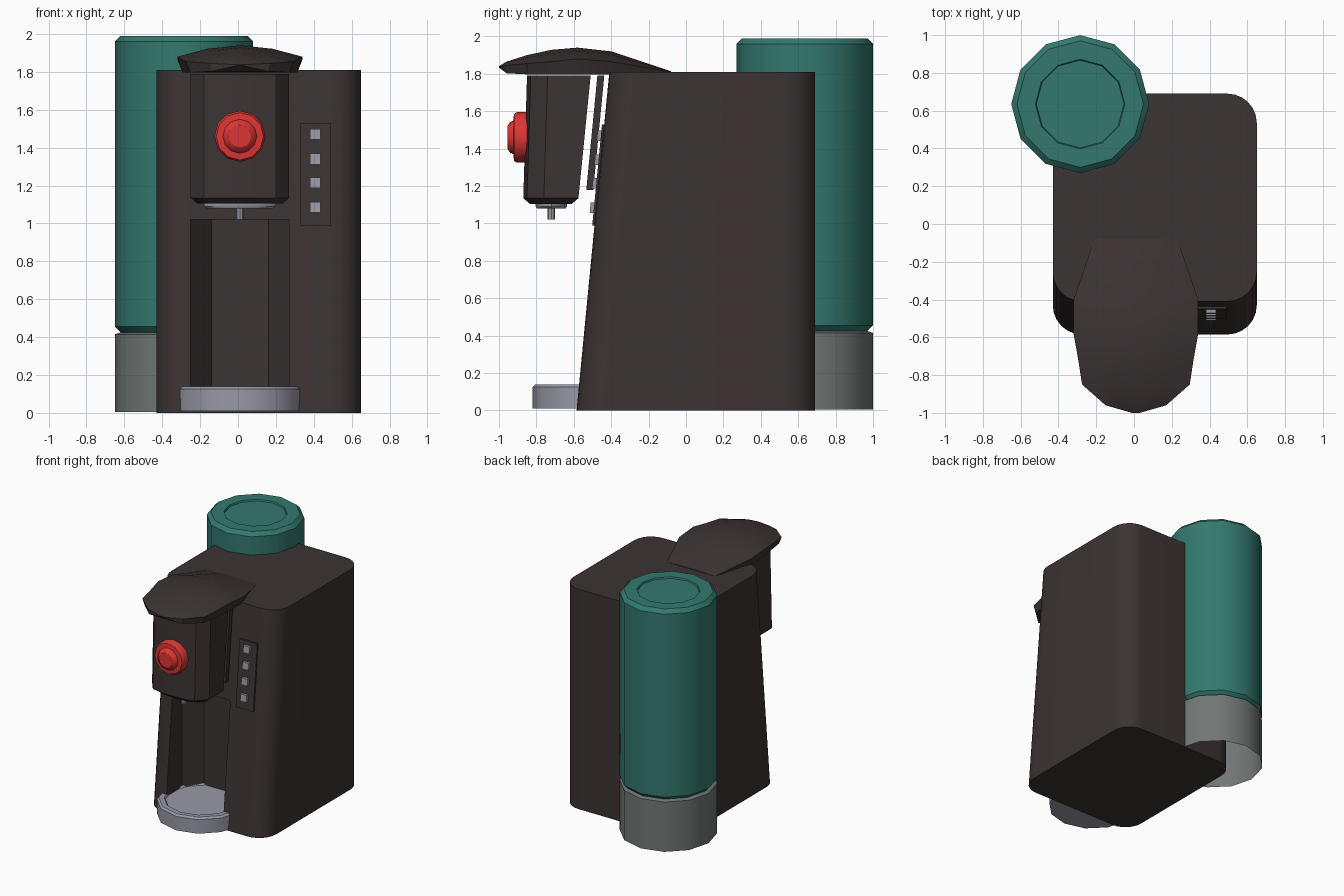
import bpy, bmesh, math
from mathutils import Vector

if "Cube" in bpy.data.objects:
    bpy.data.objects.remove(bpy.data.objects["Cube"])

CX = 0.01  # centre line of the brewing parts


def material(name, rgb):
    m = bpy.data.materials.new(name)
    m.diffuse_color = (*rgb, 1)
    m.use_nodes = True
    m.node_tree.nodes["Principled BSDF"].inputs["Base Color"].default_value = m.diffuse_color
    return m


DARK = material("dark brown", (0.045, 0.033, 0.033))
TEAL = material("teal", (0.033, 0.19, 0.155))
GREY = material("mid grey", (0.165, 0.185, 0.18))
LIGHT = material("light grey", (0.32, 0.32, 0.38))
RED = material("red", (0.72, 0.037, 0.035))


def loft(name, rings, mat, start=True, end=True, angle=35):
    """Skin a list of equal-length closed rings, with optional end caps."""
    bm = bmesh.new()
    vs = [[bm.verts.new(p) for p in r] for r in rings]
    n = len(rings[0])
    for a, b in zip(vs, vs[1:]):
        for i in range(n):
            j = (i + 1) % n
            bm.faces.new((a[i], a[j], b[j], b[i]))
    if start:
        bm.faces.new(vs[0][::-1])
    if end:
        bm.faces.new(vs[-1])
    bmesh.ops.recalc_face_normals(bm, faces=bm.faces)
    me = bpy.data.meshes.new(name)
    bm.to_mesh(me)
    bm.free()
    me.materials.append(mat)
    ob = bpy.data.objects.new(name, me)
    bpy.context.collection.objects.link(ob)
    smooth(ob, angle)
    return ob


def smooth(ob, angle):
    bpy.ops.object.select_all(action='DESELECT')
    ob.select_set(True)
    bpy.context.view_layer.objects.active = ob
    bpy.ops.object.shade_smooth_by_angle(angle=math.radians(angle))


def lathe(name, centre, profile, mat, sides=12, axis='Z', sx=1, sy=1, **kw):
    """Rings of (radius, position along axis) around Z or Y."""
    rings = []
    for r, h in profile:
        ring = []
        for i in range(sides):
            t = 2 * math.pi * i / sides
            u, v = r * sx * math.cos(t), r * sy * math.sin(t)
            ring.append((centre[0] + u, centre[1] + v, h) if axis == 'Z'
                        else (centre[0] + u, h, centre[1] + v))
        rings.append(ring)
    return loft(name, rings, mat, **kw)


def rounded_rect(x0, x1, y0, y1, r, z, seg=6):
    pts = []
    for k, (cx, cy) in enumerate([(x1 - r, y1 - r), (x0 + r, y1 - r),
                                  (x0 + r, y0 + r), (x1 - r, y0 + r)]):
        for i in range(seg + 1):
            t = math.pi / 2 * (k + i / seg)
            pts.append((cx + r * math.cos(t), cy + r * math.sin(t), z))
    return pts


def front_y(z):
    """Sloping front face of the body."""
    return -0.585 + 0.175 * z / 1.81


def mirrored(half, z):
    """Half outline (dx, y), mirrored about the centre line."""
    return ([(CX + x, y, z) for x, y in half]
            + [(CX - x, y, z) for x, y in reversed(half)])


def slanted_plate(name, x0, x1, z0, z1, out, back, mat):
    """Plate parallel to the front face, from 'back' to 'out' ahead of it."""
    rings = [[(x, front_y(z) - d, z) for x, z in
              ((x0, z0), (x1, z0), (x1, z1), (x0, z1))] for d in (back, out)]
    return loft(name, rings, mat)


# Body with a sloping front and a faceted cup bay
body = loft("body", [rounded_rect(-0.43, 0.65, front_y(z), 0.69, 0.155, z)
                     for z in (0.0, 1.81)], DARK)
bay = [(0.26, -0.8), (0.26, -0.37), (0.15, -0.24)]
cutter = loft("bay_cutter", [mirrored(bay, 0.04), mirrored(bay, 1.02)], DARK)
cutter.hide_render = True
cut = body.modifiers.new("cup_bay", 'BOOLEAN')
cut.operation = 'DIFFERENCE'
cut.solver = 'EXACT'
cut.object = cutter
bpy.context.view_layer.objects.active = body
bpy.ops.object.modifier_apply(modifier=cut.name)
bpy.data.objects.remove(cutter)
smooth(body, 30)

# Water tank and its open-bottomed stand
TANK = (-0.285, 0.635)
lathe("water_tank", TANK, [(0.335, 0.425), (0.365, 0.455), (0.365, 1.96), (0.335, 1.99),
                           (0.237, 1.99), (0.232, 1.978)], TEAL)
lathe("tank_stand", TANK, [(0.365, 0.005), (0.365, 0.415), (0.335, 0.425)], GREY,
      start=False)


# Brewing head: chamfered front, sloping back, bevelled underside
def head_ring(z, yf, yb, inset=0.0):
    w = 0.26 - inset
    return mirrored([(w, yb - inset), (w, yf + 0.11), (0.19 - inset, yf + 0.02 + inset),
                     (0.07, yf + inset)], z)


loft("brewing_head", [head_ring(1.105, -0.87, -0.575, 0.035), head_ring(1.135, -0.87, -0.575),
                      head_ring(1.79, -0.85, -0.51)], DARK, angle=30)
# Thin plate between head and body
slanted_plate("head_back_plate", CX - 0.25, CX + 0.25, 1.18, 1.79, 0.062, 0.025, DARK)

# Lid: cross-sections along y (y, half width, bottom z, edge z, crown z)
STATIONS = [(-1.0, 0.02, 1.833, 1.838, 1.84), (-0.96, 0.16, 1.803, 1.845, 1.865),
            (-0.85, 0.285, 1.797, 1.855, 1.90), (-0.72, 0.305, 1.797, 1.865, 1.928),
            (-0.58, 0.33, 1.797, 1.88, 1.94), (-0.40, 0.33, 1.797, 1.865, 1.92),
            (-0.08, 0.22, 1.797, 1.811, 1.814)]
rings = []
for y, w, zb, ze, zt in STATIONS:
    zm = ze + (zt - ze) * 0.7
    rings.append([(CX + x * w, y, z) for x, z in
                  ((-0.92, zb), (-1, ze), (-0.52, zm), (0, zt),
                   (0.52, zm), (1, ze), (0.92, zb))])
loft("lid", rings, DARK, angle=25)

# Red dial on the head front
lathe("dial", (CX, 1.46), [(0.135, -0.82), (0.135, -0.905), (0.125, -0.92), (0.09, -0.923),
                           (0.082, -0.94), (0.06, -0.955)], RED, axis='Y')

# Spout plate and nozzle under the head
lathe("spout_plate", (CX, -0.72), [(0.175, 1.08), (0.19, 1.09), (0.19, 1.11)], LIGHT, sy=0.44)
lathe("nozzle", (CX, -0.72), [(0.02, 1.02), (0.02, 1.085)], LIGHT, sides=8)

# Drip tray with a raised rim
lathe("drip_tray", (CX, -0.48), [(0.34, 0.01), (0.34, 0.125), (0.325, 0.14),
                                 (0.285, 0.14), (0.275, 0.125)], LIGHT)

# Control panel with four buttons
slanted_plate("control_panel", 0.33, 0.49, 0.99, 1.53, 0.012, -0.01, DARK)
for i, z in enumerate((1.47, 1.34, 1.215, 1.085)):
    slanted_plate(f"button_{i + 1}", 0.38, 0.435, z - 0.028, z + 0.028, 0.032, 0.0, LIGHT)
